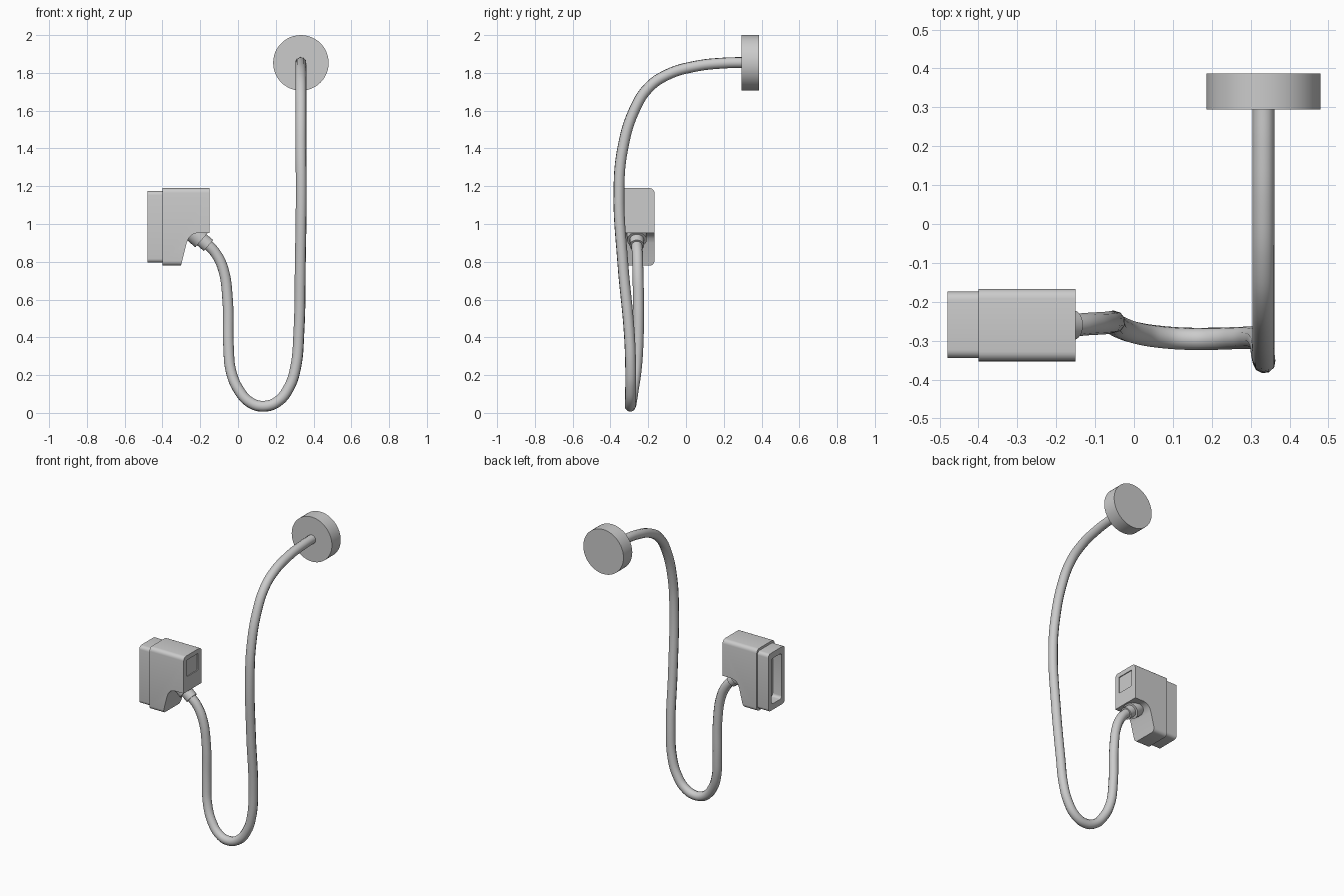
import bpy
import bmesh
from math import radians
from mathutils import Vector

cube = bpy.data.objects.get("Cube")
if cube:
    bpy.data.objects.remove(cube, do_unlink=True)

grey = bpy.data.materials.new("plain grey")
grey.use_nodes = True
grey.diffuse_color = (0.6, 0.6, 0.6, 1)
grey.node_tree.nodes["Principled BSDF"].inputs["Base Color"].default_value = (0.6, 0.6, 0.6, 1)


def finish(obj, angle=35):
    """Give the part its material and smooth shading with sharp edges kept."""
    obj.data.materials.clear()
    obj.data.materials.append(grey)
    bpy.ops.object.select_all(action="DESELECT")
    obj.select_set(True)
    bpy.context.view_layer.objects.active = obj
    bpy.ops.object.shade_smooth_by_angle(angle=radians(angle))


def add_mesh(name, bm):
    bmesh.ops.recalc_face_normals(bm, faces=bm.faces)
    mesh = bpy.data.meshes.new(name)
    bm.to_mesh(mesh)
    bm.free()
    obj = bpy.data.objects.new(name, mesh)
    bpy.context.collection.objects.link(obj)
    return obj


def rounded_block(name, x, y, z, radius):
    """Box between the given limits, with the edges along x rounded."""
    bm = bmesh.new()
    bmesh.ops.create_cube(bm, size=1)
    for v in bm.verts:
        v.co = [lo + (c + 0.5) * (hi - lo) for c, (lo, hi) in zip(v.co, (x, y, z))]
    long_edges = [e for e in bm.edges if abs(e.verts[0].co.x - e.verts[1].co.x) > 1e-4]
    bmesh.ops.bevel(bm, geom=long_edges, offset=radius, segments=5, profile=0.5, affect="EDGES")
    return add_mesh(name, bm)


def extruded_profile(name, points, y):
    """Side profile in x and z, drawn out along y."""
    bm = bmesh.new()
    face = bm.faces.new([bm.verts.new((px, y[0], pz)) for px, pz in points])
    result = bmesh.ops.extrude_face_region(bm, geom=[face])
    moved = [g for g in result["geom"] if isinstance(g, bmesh.types.BMVert)]
    bmesh.ops.translate(bm, verts=moved, vec=(0, y[1] - y[0], 0))
    return add_mesh(name, bm)


def cut(obj, cutter):
    cutter.hide_render = True
    mod = obj.modifiers.new("cut", "BOOLEAN")
    mod.operation = "DIFFERENCE"
    mod.solver = "EXACT"
    mod.object = cutter
    bpy.context.view_layer.objects.active = obj
    bpy.ops.object.modifier_apply(modifier=mod.name)
    bpy.data.objects.remove(cutter, do_unlink=True)


def cylinder(name, start, end, radius, sides):
    start, end = Vector(start), Vector(end)
    axis = end - start
    bpy.ops.mesh.primitive_cylinder_add(
        vertices=sides, radius=radius, depth=axis.length,
        location=(start + end) / 2, rotation=axis.to_track_quat("Z", "Y").to_euler())
    obj = bpy.context.object
    obj.name = name
    finish(obj)
    return obj


# Connector housing, notched below for the cable exit
housing = rounded_block("connector_housing", (-0.4, -0.15), (-0.353, -0.167), (0.78, 1.19), 0.025)
notch = [(-0.302, 0.7), (-0.302, 0.78), (-0.272, 0.9), (-0.262, 0.925), (-0.245, 0.943),
         (-0.22, 0.952), (-0.1, 0.952), (-0.1, 0.7)]
cut(housing, extruded_profile("notch_cutter", notch, (-0.5, 0)))

# Shallow square panel on the end of the housing
cut(housing, rounded_block("panel_cutter", (-0.156, -0.1), (-0.32, -0.203), (1.05, 1.16), 0.004))
finish(housing)

# Plug end with a tall open socket
plug = rounded_block("plug_end", (-0.48, -0.39), (-0.345, -0.174), (0.795, 1.175), 0.022)
cut(plug, rounded_block("socket_cutter", (-0.55, -0.415), (-0.313, -0.207), (0.835, 1.135), 0.018))
finish(plug)

# Stepped collar where the cable leaves the housing
cylinder("collar_large", (-0.26, -0.26, 0.975), (-0.192, -0.26, 0.916), 0.052, 24)
cylinder("collar_small", (-0.21, -0.26, 0.932), (-0.156, -0.26, 0.886), 0.038, 24)

# Hanging cable
path = [(-0.2, -0.26, 0.923), (-0.158, -0.26, 0.889), (-0.115, -0.257, 0.84),
        (-0.078, -0.255, 0.76), (-0.055, -0.252, 0.6), (-0.05, -0.255, 0.35),
        (-0.037, -0.265, 0.22), (0.005, -0.28, 0.12), (0.065, -0.29, 0.055),
        (0.135, -0.295, 0.035), (0.21, -0.295, 0.06), (0.27, -0.293, 0.135),
        (0.305, -0.293, 0.24), (0.322, -0.3, 0.42), (0.33, -0.335, 0.8),
        (0.335, -0.355, 1.18), (0.333, -0.335, 1.4), (0.333, -0.275, 1.6),
        (0.333, -0.2, 1.72), (0.333, -0.1, 1.79), (0.333, 0.05, 1.835),
        (0.333, 0.2, 1.852), (0.333, 0.31, 1.855)]
curve = bpy.data.curves.new("cable", "CURVE")
curve.dimensions = "3D"
curve.resolution_u = 6
curve.bevel_depth = 0.029
curve.bevel_resolution = 3
curve.use_fill_caps = True
spline = curve.splines.new("BEZIER")
spline.bezier_points.add(len(path) - 1)
for point, co in zip(spline.bezier_points, path):
    point.co = co
    point.handle_left_type = point.handle_right_type = "AUTO"
cable = bpy.data.objects.new("cable", curve)
bpy.context.collection.objects.link(cable)
bpy.ops.object.select_all(action="DESELECT")
cable.select_set(True)
bpy.context.view_layer.objects.active = cable
bpy.ops.object.convert(target="MESH")
finish(bpy.context.object, 50)

# Round wall mount
cylinder("wall_mount", (0.333, 0.295, 1.853), (0.333, 0.387, 1.853), 0.147, 48)
